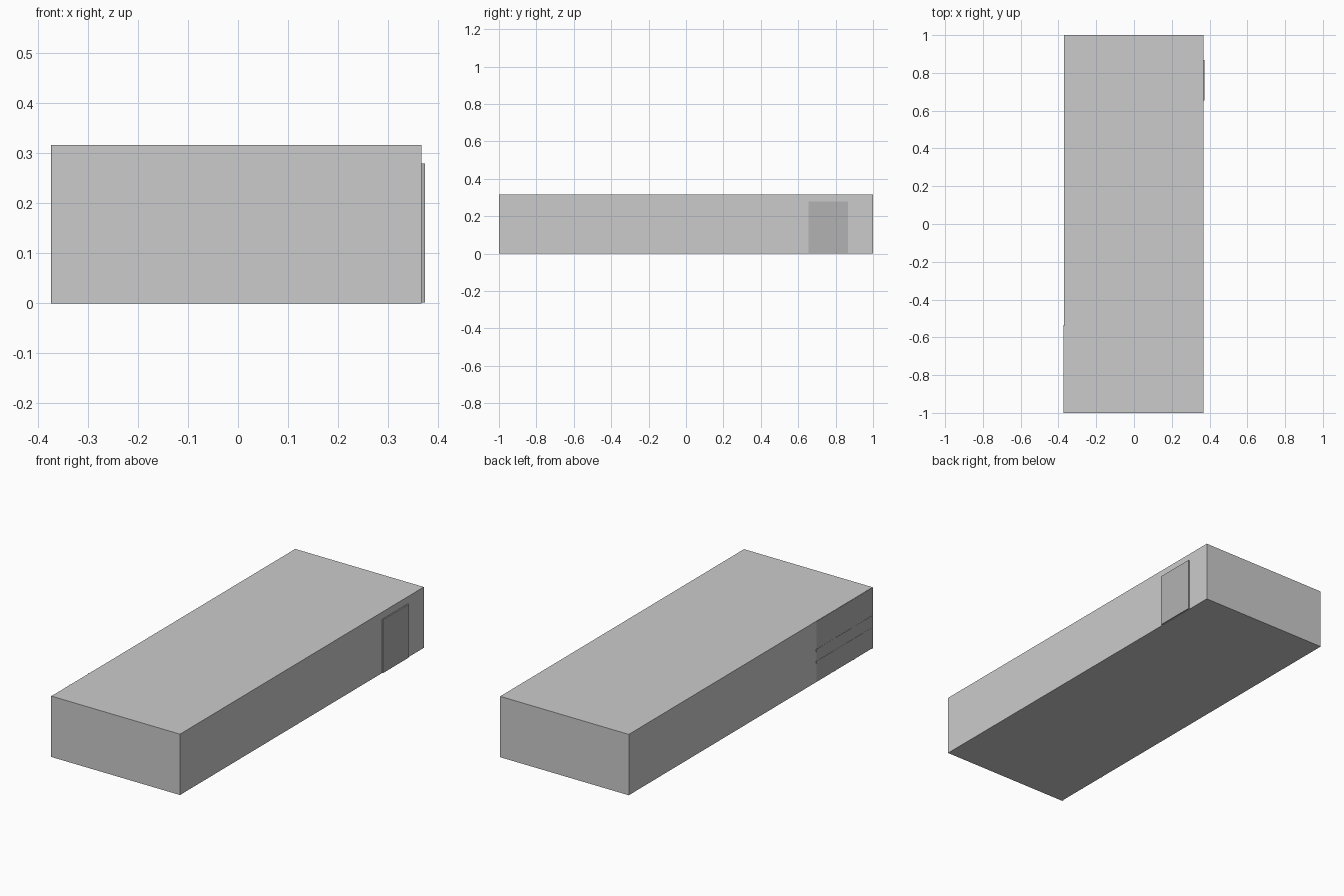
import bpy
import bmesh
from mathutils import Matrix

if "Cube" in bpy.data.objects:
    bpy.data.objects.remove(bpy.data.objects["Cube"])


def box(name, x, y, z, material=None):
    """Axis-aligned box from (min, max) pairs."""
    size = [b - a for a, b in (x, y, z)]
    centre = [(a + b) / 2 for a, b in (x, y, z)]
    bm = bmesh.new()
    bmesh.ops.create_cube(bm, size=1)
    bmesh.ops.transform(bm, matrix=Matrix.Translation(centre) @ Matrix.Diagonal((*size, 1)), verts=bm.verts)
    mesh = bpy.data.meshes.new(name)
    bm.to_mesh(mesh)
    bm.free()
    obj = bpy.data.objects.new(name, mesh)
    bpy.context.collection.objects.link(obj)
    if material:
        mesh.materials.append(material)
    return obj


dark = bpy.data.materials.new("dark_grey")
dark.diffuse_color = (0.45, 0.45, 0.45, 1)
dark.use_nodes = True
dark.node_tree.nodes["Principled BSDF"].inputs["Base Color"].default_value = dark.diffuse_color

LEFT, RIGHT, HEIGHT = -0.3715, 0.367, 0.316

# Main building block
box("building", (LEFT, RIGHT), (-1, 1), (0, HEIGHT))

# Door on the right wall
box("door", (RIGHT - 0.004, 0.3735), (0.655, 0.867), (0.002, 0.279), dark)

# Full-height glazing at the front end of the left wall
box("window_glass", (LEFT - 0.001, LEFT + 0.002), (-0.999, -0.54), (0.001, HEIGHT - 0.001), dark)

# Glazing bars
for i, y in enumerate((-0.995, -0.845, -0.69)):
    box(f"window_upright_{i + 1}", (-0.3735, LEFT), (y - 0.005, y + 0.005), (0, HEIGHT), dark)
for i, z in enumerate((0.103, 0.165)):
    box(f"window_rail_{i + 1}", (-0.3735, LEFT), (-1, -0.535), (z - 0.006, z + 0.006), dark)
